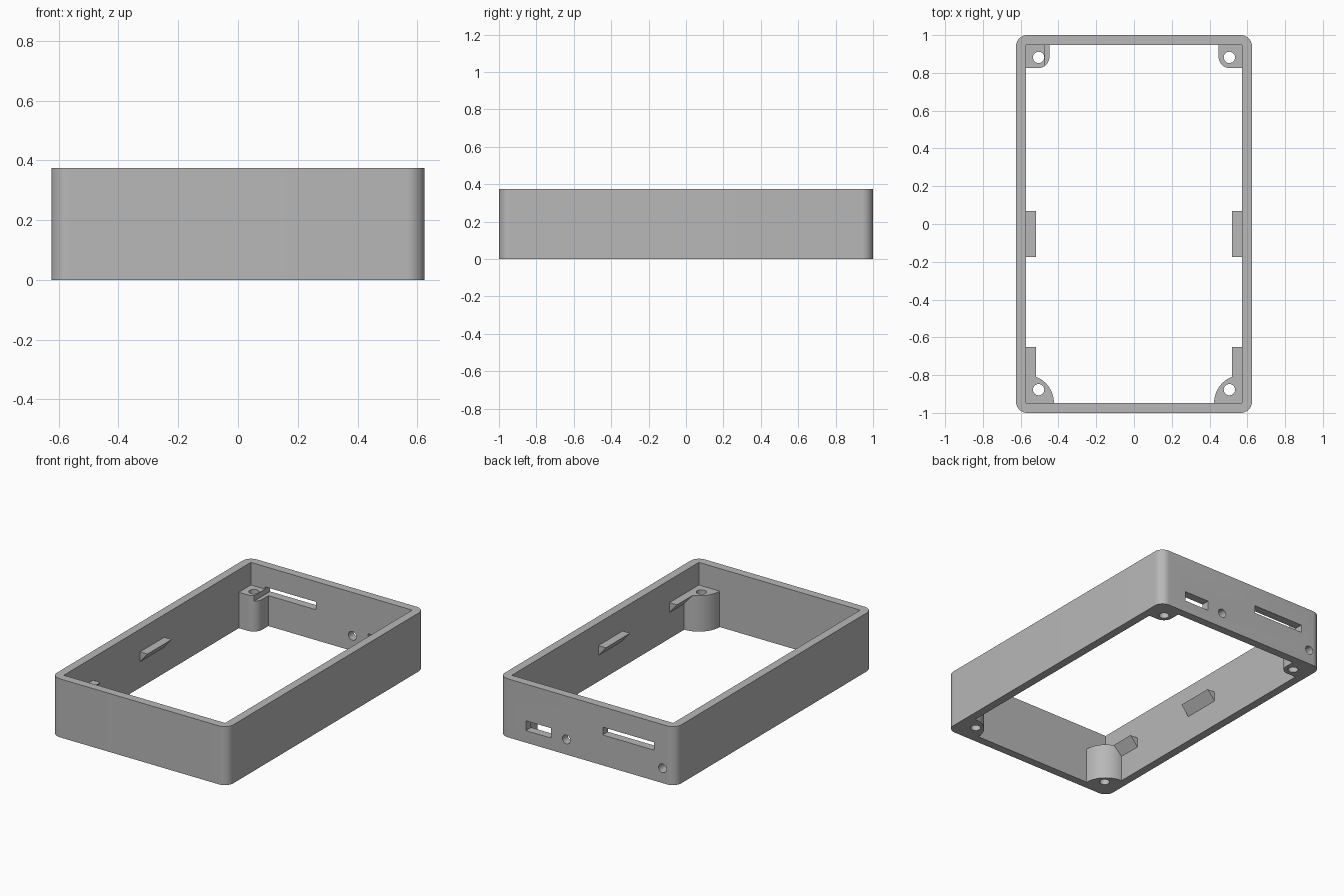
import bpy
import bmesh
from math import cos, sin, pi, radians
from mathutils import Vector

if "Cube" in bpy.data.objects:
    bpy.data.objects.remove(bpy.data.objects["Cube"], do_unlink=True)

# Overall sizes
W, D, H = 0.625, 1.0, 0.375        # half width, half depth, height
IX, IY = 0.572, 0.947              # inner half width and half depth
SHELF = 0.23                       # height of the supports
HOLE = 0.03

grey = bpy.data.materials.new("plain grey")
grey.use_nodes = True
grey.diffuse_color = (0.48, 0.48, 0.48, 1)
grey.node_tree.nodes["Principled BSDF"].inputs["Base Color"].default_value = (0.48, 0.48, 0.48, 1)


def arc(cx, cy, r, start, end, steps=12):
    """Points on an arc, angles in degrees."""
    angles = [radians(start + (end - start) * i / steps) for i in range(steps + 1)]
    return [(cx + r * cos(a), cy + r * sin(a)) for a in angles]


def prism(name, outline, low, high, axis="Z"):
    """Extrude a flat outline along an axis; outline is (x, y) for Z, (x, z) for Y."""
    def place(p, t):
        return (p[0], p[1], t) if axis == "Z" else (p[0], t, p[1])
    bm = bmesh.new()
    base = bm.faces.new([bm.verts.new(place(p, low)) for p in outline])
    top = bmesh.ops.extrude_face_region(bm, geom=[base])["geom"]
    shift = Vector(place((0, 0), high - low))
    bmesh.ops.translate(bm, vec=shift, verts=[g for g in top if isinstance(g, bmesh.types.BMVert)])
    bmesh.ops.recalc_face_normals(bm, faces=bm.faces)
    mesh = bpy.data.meshes.new(name)
    bm.to_mesh(mesh)
    bm.free()
    mesh.materials.append(grey)
    obj = bpy.data.objects.new(name, mesh)
    bpy.context.collection.objects.link(obj)
    return obj


def rect(x0, x1, y0, y1):
    return [(x0, y0), (x1, y0), (x1, y1), (x0, y1)]


def circle(cx, cy, r):
    return arc(cx, cy, r, 0, 360, 32)[:-1]


def cut(obj, cutters):
    """Subtract each cutter from the object."""
    bpy.context.view_layer.objects.active = obj
    for cutter in cutters:
        mod = obj.modifiers.new("cut", "BOOLEAN")
        mod.operation = "DIFFERENCE"
        mod.solver = "EXACT"
        mod.object = cutter
        bpy.ops.object.modifier_apply(modifier=mod.name)


# Outer wall with rounded corners
R = 0.06
outline = []
for sx, sy, a in ((1, 1, 0), (-1, 1, 90), (-1, -1, 180), (1, -1, 270)):
    outline += arc(sx * (W - R), sy * (D - R), R, a, a + 90)
wall = prism("outer_wall", outline, 0, H)

# Cutters for the cavity and the ports in the back wall
cavity = prism("cavity_cutter", rect(-IX, IX, -IY, IY), -0.1, H + 0.1)
wide_slot = prism("wide_slot_cutter", rect(-0.472, -0.11, 0.195, 0.245), 0.8, 1.1, "Y")
small_port = prism("small_port_cutter", rect(0.258, 0.435, 0.077, 0.14), 0.9, 1.1, "Y")
round_port = prism("round_port_cutter", circle(0.148, 0.097, 0.028), 0.9, 1.1, "Y")
corner_port = prism("corner_port_cutter", circle(-0.534, 0.095, 0.028), 0.88, 1.1, "Y")
helpers = [cavity, wide_slot, small_port, round_port, corner_port]
cut(wall, helpers)
parts = [wall]

for s, side in ((1, "left"), (-1, "right")):
    # Back screw post: square with one rounded corner
    inner, r = IX - 0.124, 0.06
    shape = [(IX, IY), (inner, IY)] + arc(inner + r, 0.825 + r, r, 180, 270) + [(IX, 0.825)]
    back_post = prism("back_post_" + side, [(s * x, y) for x, y in shape], 0, SHELF)

    # Front screw post: quarter round
    shape = [(IX, -IY)] + arc(IX, -IY, 0.148, 90, 180, 16)
    front_post = prism("front_post_" + side, [(s * x, y) for x, y in shape], 0, SHELF)

    # Screw holes
    for post, y in ((back_post, 0.882), (front_post, -0.877)):
        drill = prism("screw_hole_cutter", circle(s * 0.505, y, HOLE), -0.1, H)
        helpers.append(drill)
        cut(post, [drill])
    if s < 0:
        cut(back_post, [wide_slot, corner_port])

    # Wedge-shaped ledges on the side wall
    wedge = [(s * IX, SHELF), (s * 0.519, SHELF), (s * IX, 0.167)]
    parts += [back_post, front_post,
              prism("middle_ledge_" + side, wedge, -0.175, 0.07, "Y"),
              prism("front_ledge_" + side, wedge, -0.815, -0.65, "Y")]

for helper in helpers:
    bpy.data.objects.remove(helper, do_unlink=True)

# Smooth the round surfaces, keep the edges sharp
bpy.ops.object.select_all(action="DESELECT")
for part in parts:
    part.select_set(True)
bpy.context.view_layer.objects.active = wall
bpy.ops.object.shade_smooth_by_angle(angle=radians(30))
